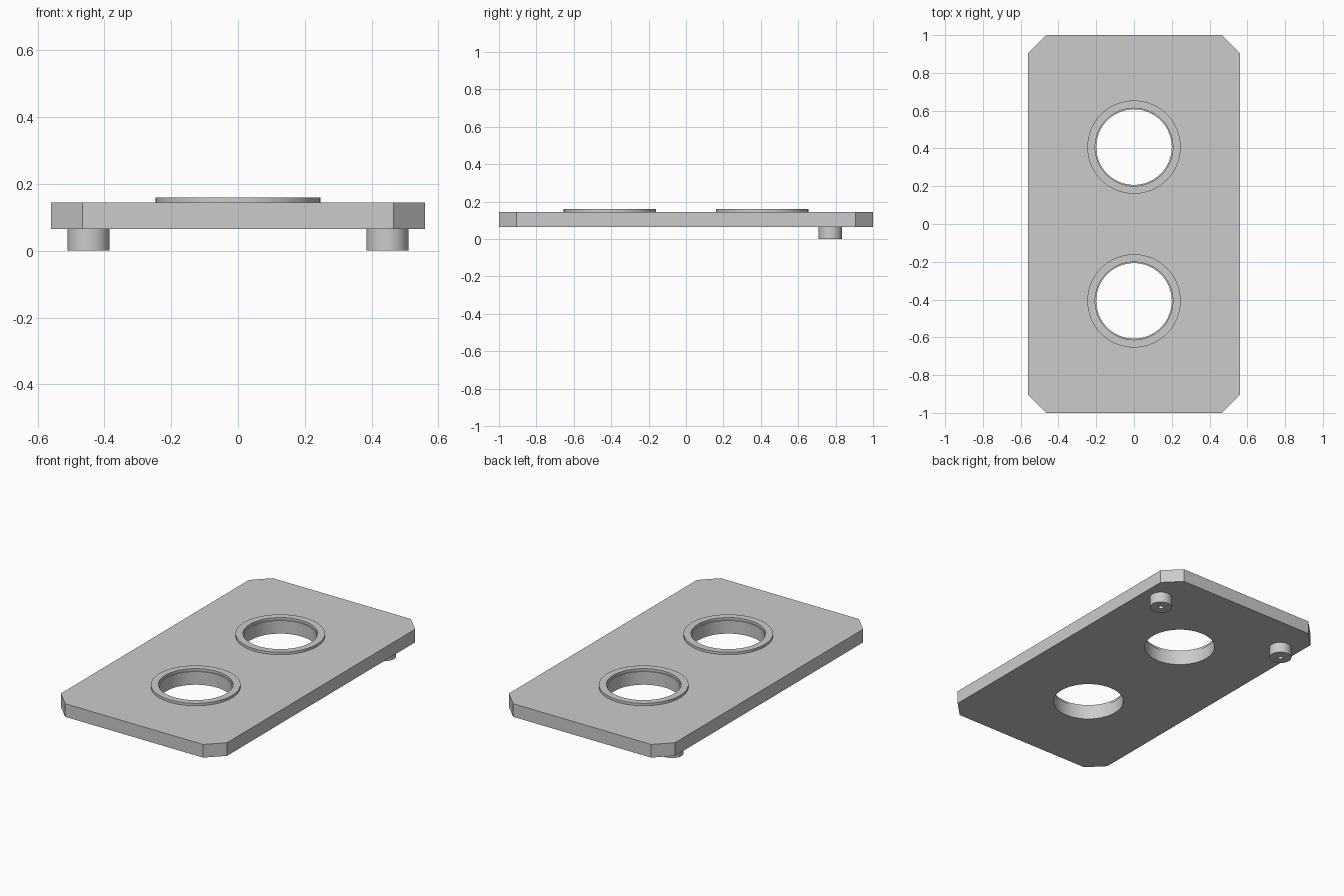
import bpy, bmesh, math

if "Cube" in bpy.data.objects:
    bpy.data.objects.remove(bpy.data.objects["Cube"])

grey = bpy.data.materials.new("plain grey")
grey.diffuse_color = (0.6, 0.6, 0.6, 1)
grey.use_nodes = True
grey.node_tree.nodes["Principled BSDF"].inputs["Base Color"].default_value = grey.diffuse_color

Z0, Z1 = 0.065, 0.145      # plate underside and top
HOLE_Y = 0.407             # hole centres at +/- this


def finish(name, bm, location=(0, 0, 0)):
    bmesh.ops.recalc_face_normals(bm, faces=bm.faces)
    mesh = bpy.data.meshes.new(name)
    bm.to_mesh(mesh)
    bm.free()
    mesh.materials.append(grey)
    obj = bpy.data.objects.new(name, mesh)
    obj.location = location
    bpy.context.collection.objects.link(obj)
    return obj


def smooth(obj):
    bpy.ops.object.select_all(action='DESELECT')
    obj.select_set(True)
    bpy.context.view_layer.objects.active = obj
    bpy.ops.object.shade_smooth_by_angle(angle=math.radians(30))


def ring(name, profile, location, n=64):
    """Revolve a closed (radius, z) profile about z."""
    bm = bmesh.new()
    rows = [[bm.verts.new((r * math.cos(a), r * math.sin(a), z)) for r, z in profile]
            for a in (2 * math.pi * i / n for i in range(n))]
    m = len(profile)
    for i in range(n):
        a, b = rows[i], rows[(i + 1) % n]
        for j in range(m):
            k = (j + 1) % m
            bm.faces.new((a[j], b[j], b[k], a[k]))
    obj = finish(name, bm, location)
    smooth(obj)
    return obj


# Plate with cut corners
hx, hy, c = 0.56, 1.0, 0.095
outline = [(hx - c, -hy), (hx, -hy + c), (hx, hy - c), (hx - c, hy),
           (c - hx, hy), (-hx, hy - c), (-hx, c - hy), (c - hx, -hy)]
bm = bmesh.new()
base = bm.faces.new([bm.verts.new((x, y, Z0)) for x, y in outline])
top = bmesh.ops.extrude_face_region(bm, geom=[base])["geom"]
bmesh.ops.translate(bm, vec=(0, 0, Z1 - Z0),
                    verts=[v for v in top if isinstance(v, bmesh.types.BMVert)])
plate = finish("plate", bm)

# Two round holes cut through the plate
for side in (-1, 1):
    bm = bmesh.new()
    bmesh.ops.create_cone(bm, cap_ends=True, segments=64, radius1=0.2, radius2=0.2, depth=0.5)
    cutter = finish("hole_cutter", bm, (0, side * HOLE_Y, 0.1))
    cutter.hide_render = True
    mod = plate.modifiers.new("hole", 'BOOLEAN')
    mod.operation = 'DIFFERENCE'
    mod.solver = 'EXACT'
    mod.object = cutter
    bpy.context.view_layer.objects.active = plate
    bpy.ops.object.modifier_apply(modifier=mod.name)
    bpy.data.objects.remove(cutter)
smooth(plate)

# Raised collars round the holes, and hollow pegs under the back corners
for side, end, hand in ((-1, "front", "left"), (1, "back", "right")):
    ring(end + "_collar", [(0.247, Z1 - 0.01), (0.247, 0.16), (0.206, 0.16), (0.206, Z1 - 0.01)],
         (0, side * HOLE_Y, 0))
    ring(hand + "_peg", [(0.063, 0), (0.063, Z0 + 0.01), (0.015, Z0 + 0.01), (0.015, 0)],
         (side * 0.447, 0.772, 0), 48)
